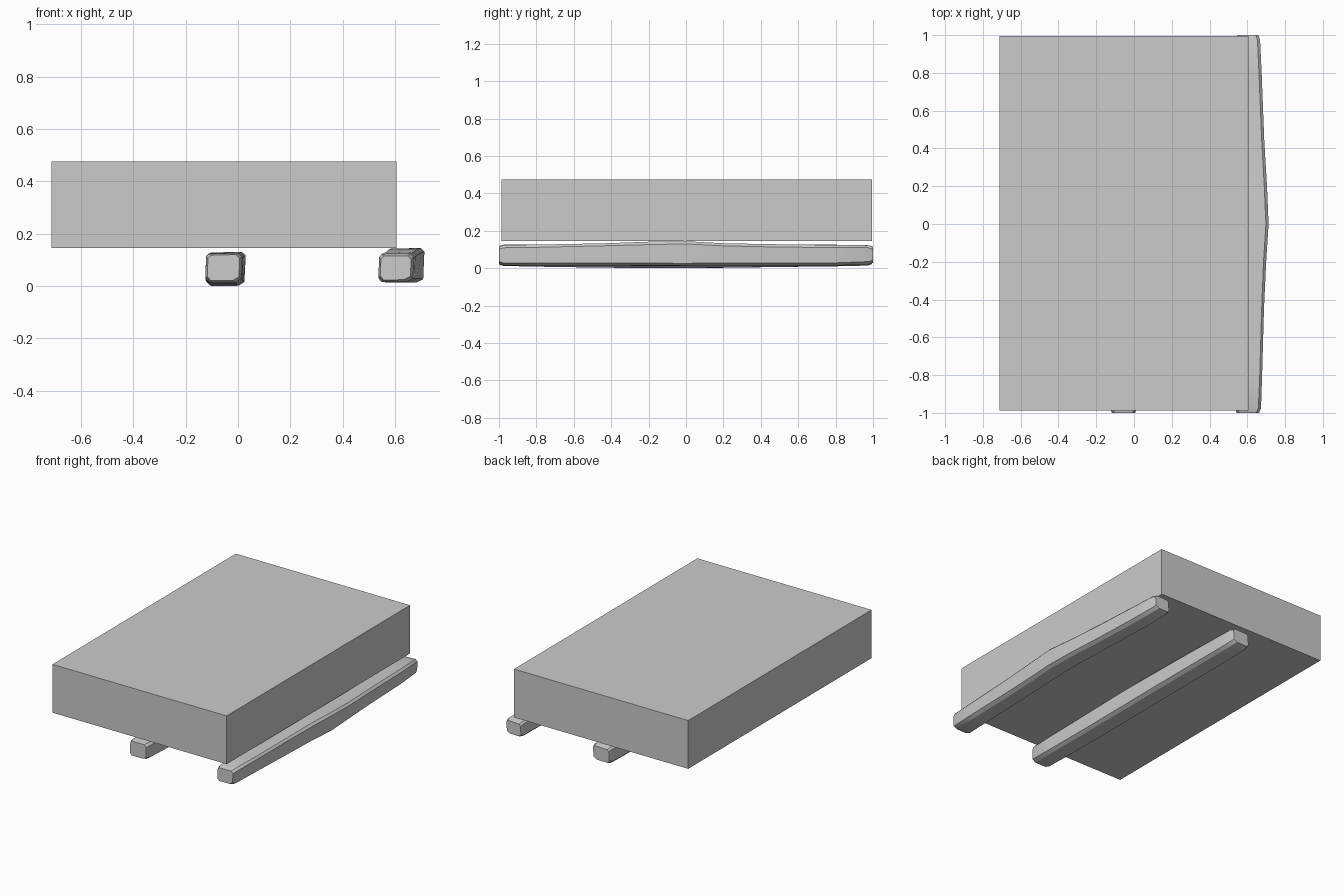
import bpy, bmesh, random

random.seed(4)


def mesh_object(name, bm):
    bmesh.ops.recalc_face_normals(bm, faces=bm.faces)
    mesh = bpy.data.meshes.new(name)
    bm.to_mesh(mesh)
    bm.free()
    obj = bpy.data.objects.new(name, mesh)
    bpy.context.collection.objects.link(obj)
    return obj


def box(name, lo, hi):
    bm = bmesh.new()
    bmesh.ops.create_cube(bm, size=1)
    for v in bm.verts:
        v.co = [(a + b) / 2 + c * (b - a) for a, b, c in zip(lo, hi, v.co)]
    return mesh_object(name, bm)


def rough_beam(name, stations, jitter=0.002):
    """Loft chamfered sections; each station is (y, left, right, bottom, top)."""
    bm = bmesh.new()
    rings = []
    for y, x0, x1, z0, z1 in stations:
        c = 0.014
        pts = [(x0 + c, z0), (x1 - 2 * c, z0), (x1 - 0.004, z0 + c), (x1, z1 - c),
               (x1 - c, z1), (x0 + c, z1 - 0.002), (x0 + 0.003, z1 - c), (x0, z0 + c)]
        rings.append([bm.verts.new((x - random.random() * jitter * (1 if x > (x0 + x1) / 2 else -1),
                                    y, z - random.random() * jitter * (1 if z > 0.07 else -1)))
                      for x, z in pts])
    for a, b in zip(rings, rings[1:]):
        for i in range(8):
            j = (i + 1) % 8
            bm.faces.new((a[i], a[j], b[j], b[i]))
    bm.faces.new(rings[0])
    bm.faces.new(rings[-1])
    obj = mesh_object(name, bm)
    bpy.ops.object.select_all(action='DESELECT')
    obj.select_set(True)
    bpy.context.view_layer.objects.active = obj
    bpy.ops.object.shade_smooth_by_angle(angle=0.5)
    return obj


# Plain slab resting on the beams
box("slab", (-0.713, -0.987, 0.145), (0.605, 0.995, 0.475))

# Middle beam, nearly straight
rough_beam("middle_beam", [
    (-1.0, -0.118, 0.008, 0.020, 0.120),
    (-0.975, -0.126, 0.018, 0.012, 0.126),
    (-0.80, -0.126, 0.022, 0.008, 0.127),
    (-0.45, -0.122, 0.026, 0.002, 0.128),
    (-0.10, -0.118, 0.030, 0.000, 0.130),
    (0.20, -0.118, 0.029, 0.002, 0.130),
    (0.55, -0.122, 0.025, 0.007, 0.128),
    (0.85, -0.125, 0.020, 0.010, 0.126),
    (0.97, -0.124, 0.016, 0.014, 0.124),
    (0.995, -0.116, 0.008, 0.022, 0.116)])

# Side beam, bowed outward and up at its middle
rough_beam("side_beam", [
    (-1.0, 0.542, 0.664, 0.022, 0.116),
    (-0.975, 0.535, 0.674, 0.014, 0.125),
    (-0.80, 0.540, 0.680, 0.014, 0.127),
    (-0.45, 0.552, 0.690, 0.012, 0.134),
    (-0.20, 0.562, 0.700, 0.012, 0.142),
    (0.0, 0.570, 0.713, 0.012, 0.146),
    (0.20, 0.565, 0.705, 0.014, 0.134),
    (0.45, 0.555, 0.690, 0.015, 0.130),
    (0.80, 0.543, 0.677, 0.014, 0.126),
    (0.975, 0.540, 0.668, 0.020, 0.124),
    (1.0, 0.548, 0.660, 0.028, 0.116)])
